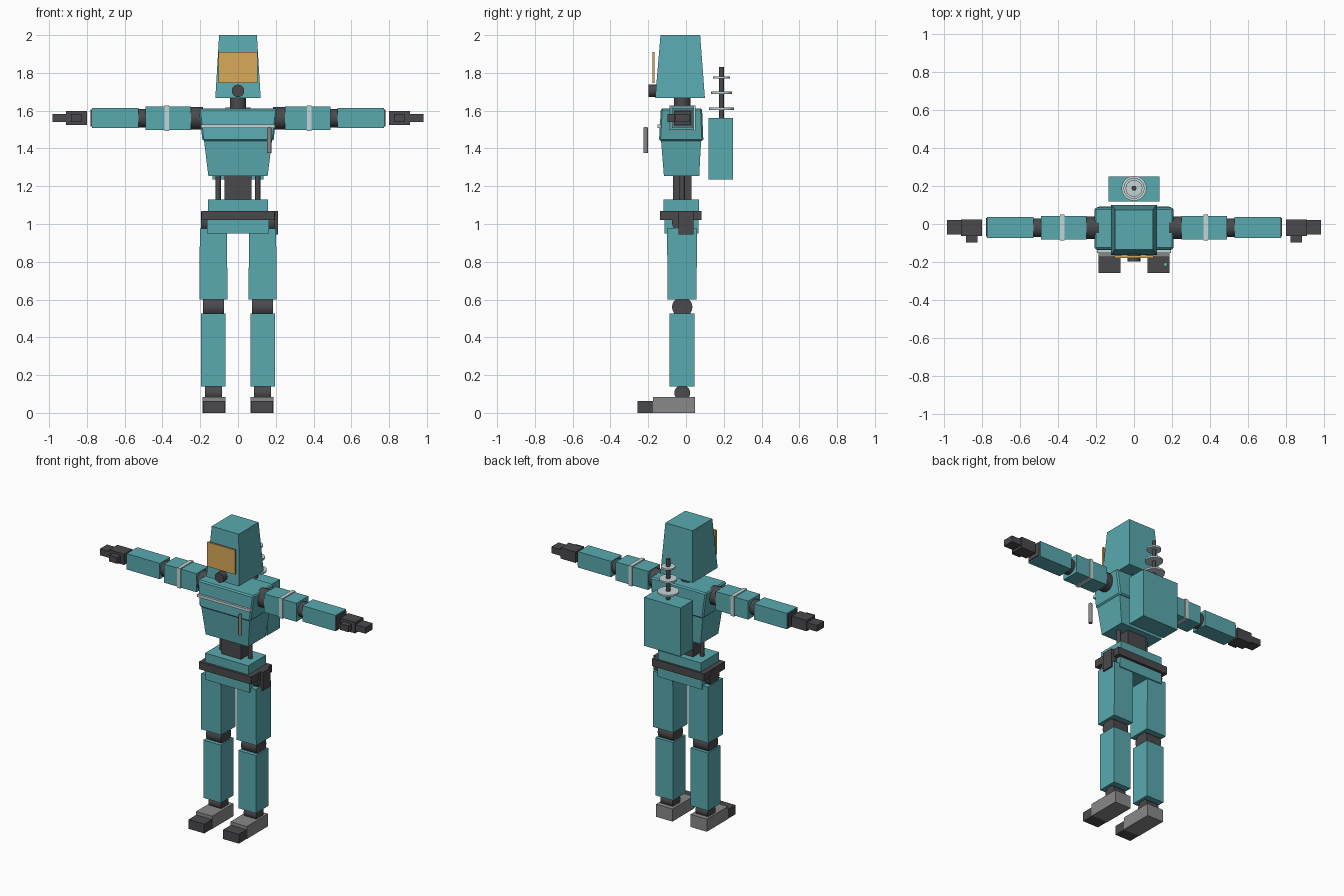
import bpy, bmesh, math
from mathutils import Matrix

if "Cube" in bpy.data.objects:
    bpy.data.objects.remove(bpy.data.objects["Cube"])


def material(name, r, g, b):
    m = bpy.data.materials.new(name)
    m.diffuse_color = (r, g, b, 1)
    m.use_nodes = True
    m.node_tree.nodes["Principled BSDF"].inputs["Base Color"].default_value = m.diffuse_color
    return m


TEAL = material("teal_paint", 0.10, 0.40, 0.43)
DARK = material("dark_metal", 0.068, 0.068, 0.075)
GREY = material("mid_grey", 0.25, 0.25, 0.25)
PALE = material("pale_trim", 0.55, 0.66, 0.68)
AMBER = material("amber_visor", 0.70, 0.40, 0.10)
GREEN = material("green_light", 0.05, 0.6, 0.3)
CY = -0.02  # depth of the body's middle


def finish(bm, name, mat, bevel=0):
    bmesh.ops.recalc_face_normals(bm, faces=bm.faces)
    me = bpy.data.meshes.new(name)
    bm.to_mesh(me)
    bm.free()
    me.materials.append(mat)
    ob = bpy.data.objects.new(name, me)
    bpy.context.collection.objects.link(ob)
    if bevel:
        mod = ob.modifiers.new("bevel", 'BEVEL')
        mod.width = bevel
        mod.segments = 1
    return ob


def block(name, mat, x, y, z, top_x=None, top_y=None, bevel=0):
    """Box from ranges; optional different ranges at the top."""
    bm = bmesh.new()
    bmesh.ops.create_cube(bm, size=1)
    for v in bm.verts:
        up = v.co.z > 0
        xr = top_x if up and top_x else x
        yr = top_y if up and top_y else y
        v.co = (xr[v.co.x > 0], yr[v.co.y > 0], z[up])
    return finish(bm, name, mat, bevel)


def rod(name, mat, centre, radius, length, axis='Z', sides=20):
    bm = bmesh.new()
    rot = {'X': Matrix.Rotation(math.pi / 2, 4, 'Y'),
           'Y': Matrix.Rotation(math.pi / 2, 4, 'X'), 'Z': Matrix()}[axis]
    bmesh.ops.create_cone(bm, cap_ends=True, segments=sides, radius1=radius,
                          radius2=radius, depth=length,
                          matrix=Matrix.Translation(centre) @ rot)
    ob = finish(bm, name, mat)
    bpy.context.view_layer.objects.active = ob
    ob.select_set(True)
    bpy.ops.object.shade_smooth_by_angle(angle=math.radians(35))
    ob.select_set(False)
    return ob


def sym(w):
    return (-w, w)


# Head, visor, mouth filter and neck
block("head", TEAL, sym(0.12), (-0.163, 0.10), (1.667, 2.0), sym(0.10), (-0.135, 0.075))
block("visor", AMBER, sym(0.103), (-0.178, -0.166), (1.747, 1.91))
rod("mouth_filter", DARK, (0, -0.165, 1.705), 0.033, 0.065, 'Y')
rod("neck", DARK, (0, CY, 1.64), 0.043, 0.08)

# Torso
block("chest", TEAL, sym(0.188), (-0.143, 0.092), (1.44, 1.612), sym(0.208), (-0.133, 0.085), 0.008)
block("chest_band", PALE, sym(0.196), (-0.152, -0.13), (1.508, 1.526))
block("abdomen", TEAL, sym(0.157), (-0.117, 0.07), (1.255, 1.442), sym(0.18), (-0.132, 0.08))
rod("chest_tube", GREY, (0.165, -0.213, 1.443), 0.012, 0.135, sides=12)
rod("tube_light", GREEN, (0.165, -0.213, 1.512), 0.007, 0.005, sides=12)

# Waist and pelvis
block("waist", DARK, sym(0.072), (-0.07, 0.028), (1.12, 1.265))
block("pelvis_upper", TEAL, sym(0.16), (-0.12, 0.07), (1.06, 1.13))
block("belt", DARK, sym(0.193), (-0.137, 0.083), (1.02, 1.07))
block("pelvis_lower", TEAL, sym(0.164), (-0.115, 0.065), (0.95, 1.025))
block("holster", DARK, (0.178, 0.212), (-0.04, 0.04), (0.945, 1.07))

# Backpack with ringed antenna
block("backpack", TEAL, sym(0.135), (0.118, 0.25), (1.235, 1.56))
rod("antenna_pole", DARK, (0, 0.188, 1.69), 0.013, 0.28, sides=12)
for i, (z, r) in enumerate([(1.61, 0.066), (1.695, 0.055), (1.775, 0.044)]):
    rod(f"antenna_disc_{i + 1}", PALE, (0, 0.188, z), r, 0.011, sides=24)

for s, side in ((-1, "right"), (1, "left")):
    def span(a, b):
        return tuple(sorted((s * a, s * b)))

    # Arm
    rod(f"{side}_shoulder", DARK, (s * 0.22, CY, 1.56), 0.06, 0.07, 'X')
    block(f"{side}_upper_arm", TEAL, span(0.25, 0.49), (-0.082, 0.043), (1.498, 1.622))
    block(f"{side}_arm_band", PALE, span(0.365, 0.39), (-0.087, 0.049), (1.493, 1.628))
    rod(f"{side}_elbow", DARK, (s * 0.51, CY, 1.56), 0.049, 0.06, 'X')
    block(f"{side}_forearm", TEAL, span(0.528, 0.773), (-0.073, 0.038), (1.507, 1.613))
    block(f"{side}_cuff", DARK, span(0.77, 0.78), (-0.067, 0.032), (1.515, 1.605))
    block(f"{side}_palm", DARK, span(0.80, 0.91), (-0.062, 0.025), (1.525, 1.598))
    block(f"{side}_fingers", DARK, span(0.905, 0.983), (-0.056, 0.02), (1.54, 1.582))
    block(f"{side}_thumb", DARK, span(0.825, 0.885), (-0.098, -0.055), (1.54, 1.582))

    # Leg
    rod(f"{side}_hip", DARK, (s * 0.155, CY, 1.01), 0.055, 0.08, 'X')
    block(f"{side}_thigh", TEAL, span(0.056, 0.204), (-0.098, 0.056), (0.60, 0.975),
          span(0.058, 0.202), (-0.10, 0.058))
    rod(f"{side}_knee", DARK, (s * 0.13, CY, 0.56), 0.054, 0.112, 'X')
    block(f"{side}_shin", TEAL, span(0.065, 0.195), (-0.088, 0.044), (0.14, 0.527))
    rod(f"{side}_ankle", DARK, (s * 0.13, CY, 0.105), 0.042, 0.09, 'X')
    block(f"{side}_foot", GREY, span(0.067, 0.188), (-0.175, 0.048), (0, 0.084))
    block(f"{side}_toe", DARK, span(0.07, 0.186), (-0.257, -0.17), (0, 0.062))

# Waist pistons
for s, side in ((-1, "right"), (1, "left")):
    rod(f"{side}_waist_piston", DARK, (s * 0.105, CY, 1.19), 0.014, 0.15, sides=12)
